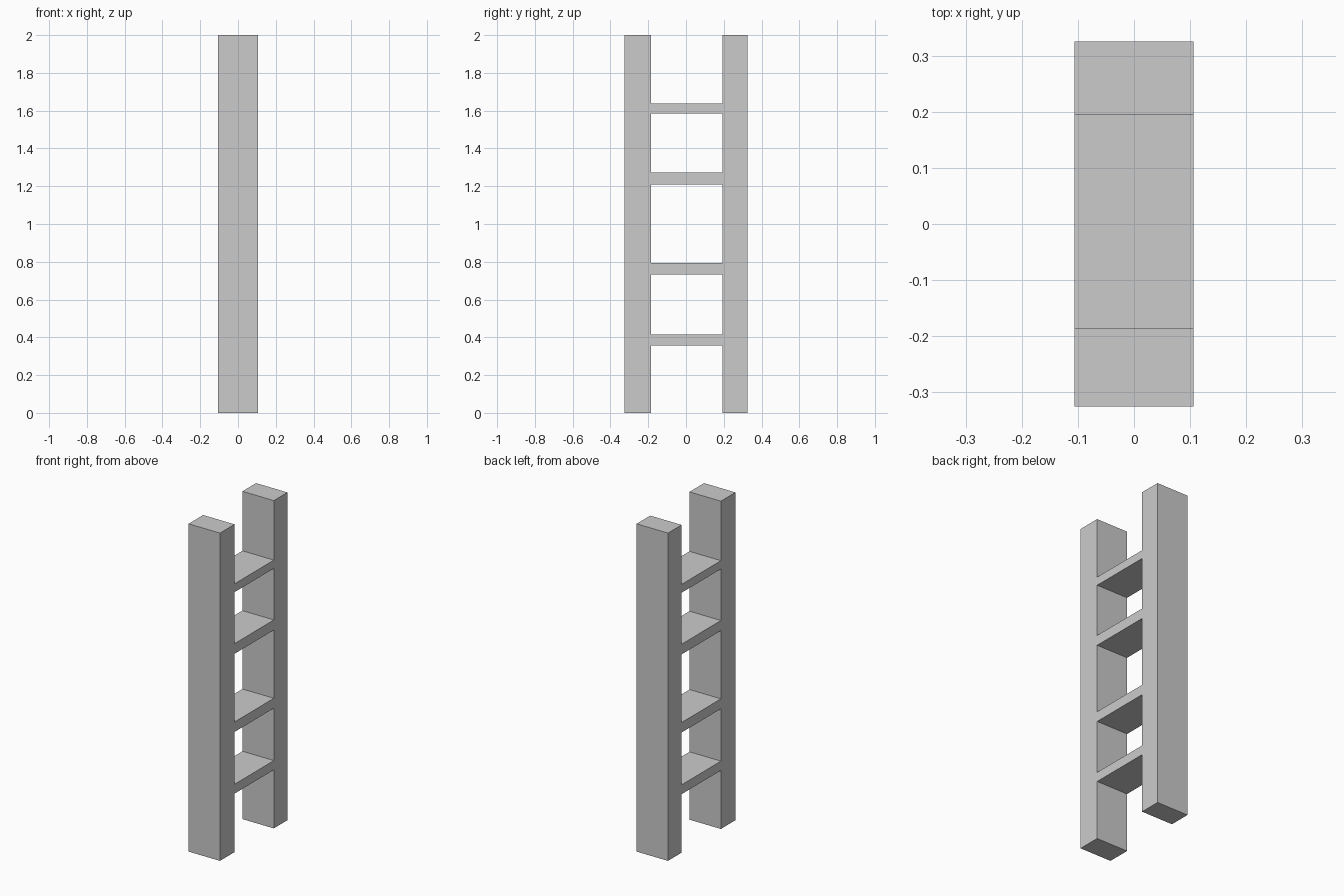
import bpy

if "Cube" in bpy.data.objects:
    bpy.data.objects.remove(bpy.data.objects["Cube"])

DEPTH = 0.212  # shared x thickness of posts and rungs


def box(name, y0, y1, z0, z1):
    bpy.ops.mesh.primitive_cube_add(size=1, location=(0, (y0 + y1) / 2, (z0 + z1) / 2))
    obj = bpy.context.object
    obj.name = name
    obj.scale = (DEPTH, y1 - y0, z1 - z0)
    bpy.ops.object.transform_apply(location=False, rotation=False, scale=True)
    return obj


# Upright posts
INNER_FRONT, INNER_BACK = -0.185, 0.194
box("front_post", -0.325, INNER_FRONT, 0, 2)
box("back_post", INNER_BACK, 0.325, 0, 2)

# Rungs, flush with the post faces, unevenly spaced
rungs = [(0.357, 0.414), (0.733, 0.794), (1.21, 1.272), (1.586, 1.637)]
for i, (z0, z1) in enumerate(rungs, 1):
    box(f"rung_{i}", INNER_FRONT, INNER_BACK, z0, z1)
